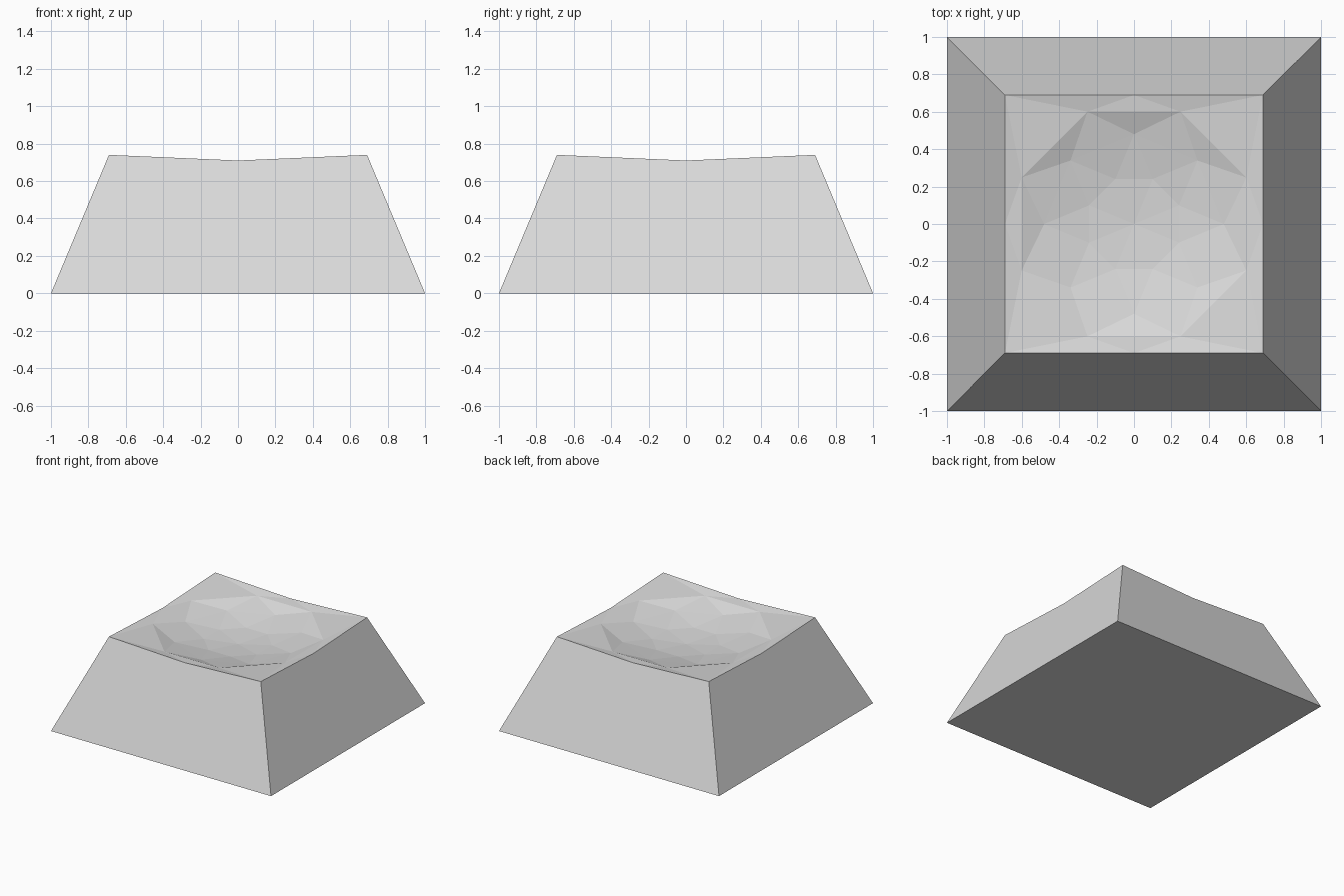
import bpy
import bmesh
from math import cos, sin, pi

cube = bpy.data.objects.get("Cube")
if cube:
    bpy.data.objects.remove(cube, do_unlink=True)

BASE, TOP = 1.0, 0.69           # half widths
CORNER_Z, EDGE_Z = 0.74, 0.71   # rim heights
DISH_Z, DISH_CURVE = 0.60, 0.24

grey = bpy.data.materials.new("light_grey")
grey.use_nodes = True
colour = (0.7, 0.7, 0.7, 1)
grey.diffuse_color = colour
grey.node_tree.nodes["Principled BSDF"].inputs["Base Color"].default_value = colour

bm = bmesh.new()


def dish_ring(radius, offset):
    """Eight points lying on the bowl of the dish."""
    z = DISH_Z + DISH_CURVE * radius ** 2
    angles = [(i + offset) * pi / 4 for i in range(8)]
    return [bm.verts.new((radius * cos(a), radius * sin(a), z)) for a in angles]


def bridge(outer, inner, shift):
    """Join two staggered rings with alternating triangles."""
    for i in range(8):
        j = (i + 1) % 8
        k = (i + shift) % 8
        bm.faces.new((outer[i], outer[j], inner[k]))
        bm.faces.new((outer[j], inner[(k + 1) % 8], inner[k]))


# Square rim: edge midpoints alternate with raised corners
rim = []
for i in range(8):
    a = i * pi / 4
    rim.append(bm.verts.new((TOP * round(cos(a)), TOP * round(sin(a)),
                             CORNER_Z if i % 2 else EDGE_Z)))

# Faceted dish
rings = [rim, dish_ring(0.65, 0.5), dish_ring(0.48, 0), dish_ring(0.26, 0.5)]
for n, (outer, inner) in enumerate(zip(rings, rings[1:])):
    bridge(outer, inner, n % 2)
centre = bm.verts.new((0, 0, DISH_Z))
for i in range(8):
    bm.faces.new((rings[-1][i], rings[-1][(i + 1) % 8], centre))

# Sloping walls and flat underside
foot = [bm.verts.new((BASE * x, BASE * y, 0))
        for x, y in ((1, 1), (-1, 1), (-1, -1), (1, -1))]
for i in range(4):
    c = 2 * i + 1
    bm.faces.new((foot[i], foot[(i + 1) % 4],
                  rim[(c + 2) % 8], rim[(c + 1) % 8], rim[c]))
bm.faces.new(foot)
bmesh.ops.recalc_face_normals(bm, faces=bm.faces)

mesh = bpy.data.meshes.new("dished_block")
bm.to_mesh(mesh)
bm.free()
mesh.materials.append(grey)
block = bpy.data.objects.new("dished_block", mesh)
bpy.context.collection.objects.link(block)
